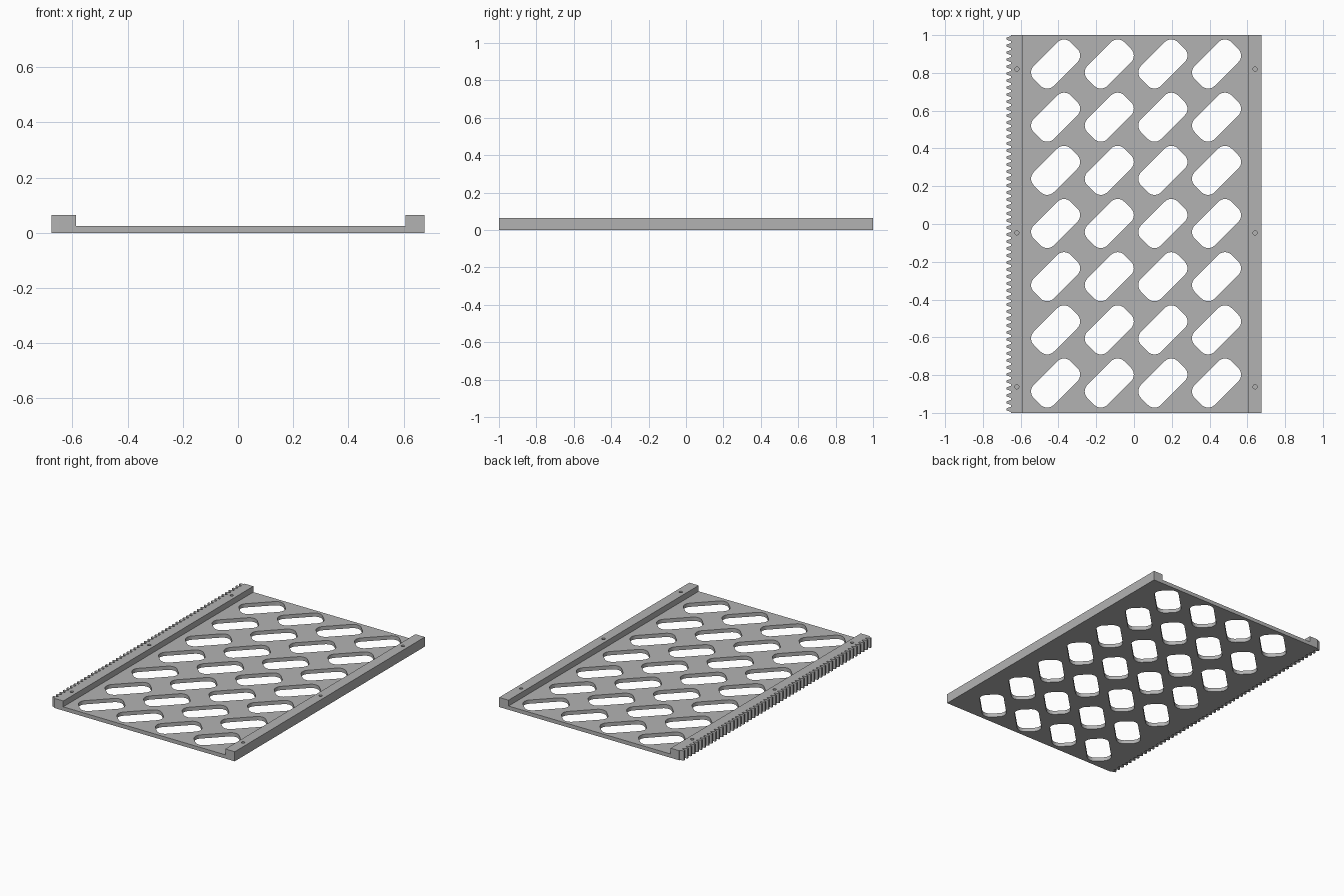
import bpy
import bmesh
from math import cos, sin, pi, radians
from mathutils import Matrix, Vector

if "Cube" in bpy.data.objects:
    bpy.data.objects.remove(bpy.data.objects["Cube"])

PLATE_TOP, RAIL_TOP = 0.025, 0.064
LEFT, RACK_ROOT, INNER_A, INNER_B, RIGHT = -0.676, -0.65, -0.587, 0.607, 0.676
TEETH = 54

grey = bpy.data.materials.new("Grey metal")
grey.use_nodes = True
colour = (0.45, 0.45, 0.45, 1)
grey.diffuse_color = colour
grey.node_tree.nodes["Principled BSDF"].inputs["Base Color"].default_value = colour


def prism(bm, outline, z0, z1):
    """Extrude a closed 2D outline upward."""
    face = bm.faces.new([bm.verts.new((x, y, z0)) for x, y in outline])
    top = bmesh.ops.extrude_face_region(bm, geom=[face])["geom"]
    moved = [v for v in top if isinstance(v, bmesh.types.BMVert)]
    bmesh.ops.translate(bm, verts=moved, vec=(0, 0, z1 - z0))


def make_object(name, bm):
    bmesh.ops.recalc_face_normals(bm, faces=bm.faces)
    mesh = bpy.data.meshes.new(name)
    bm.to_mesh(mesh)
    bm.free()
    mesh.materials.append(grey)
    obj = bpy.data.objects.new(name, mesh)
    bpy.context.collection.objects.link(obj)
    return obj


def solid(name, outline, height):
    bm = bmesh.new()
    prism(bm, outline, 0, height)
    return make_object(name, bm)


def cut(obj, cutter):
    mod = obj.modifiers.new("Openings", "BOOLEAN")
    mod.operation, mod.solver, mod.object = "DIFFERENCE", "EXACT", cutter
    cutter.hide_render = True
    bpy.context.view_layer.objects.active = obj
    bpy.ops.object.modifier_apply(modifier=mod.name)
    bpy.data.objects.remove(cutter)


def rectangle(x0, x1):
    return [(x0, -1), (x1, -1), (x1, 1), (x0, 1)]


def slot_outline(cx, cy, hx=0.088, hy=0.025, r=0.05, steps=8):
    """Rounded rectangle turned 45 degrees."""
    turn = Matrix.Rotation(radians(45), 2)
    points = []
    for q, (sx, sy) in enumerate([(1, 1), (-1, 1), (-1, -1), (1, -1)]):
        for i in range(steps + 1):
            a = (q + i / steps) * pi / 2
            p = turn @ Vector((sx * hx + r * cos(a), sy * hy + r * sin(a)))
            points.append((cx + p.x, cy + p.y))
    return points


# Perforated plate
plate = solid("perforated_plate", rectangle(INNER_A, INNER_B), PLATE_TOP)
bm = bmesh.new()
for col in range(4):
    for row in range(7):
        prism(bm, slot_outline(-0.415 + 0.284 * col, -0.842 + 0.2815 * row), -0.1, 0.1)
cut(plate, make_object("slot_cutter", bm))

# Toothed rail on the right-hand side of the model
pitch = 2 / TEETH
rack = [(INNER_A, -1), (INNER_A, 1), (RACK_ROOT, 1)]
for i in range(TEETH):
    y = 1 - pitch * i
    rack += [(RACK_ROOT, y - 0.12 * pitch), (LEFT, y - 0.36 * pitch),
             (LEFT, y - 0.64 * pitch), (RACK_ROOT, y - 0.88 * pitch)]
rack.append((RACK_ROOT, -1))
toothed_rail = solid("toothed_rail", rack, RAIL_TOP)

# Plain rail
plain_rail = solid("plain_rail", rectangle(INNER_B, RIGHT), RAIL_TOP)

# Blind screw holes in both rails
for rail, x in ((toothed_rail, -0.62), (plain_rail, 0.641)):
    bm = bmesh.new()
    for y in (0.82, -0.047, -0.862):
        ring = [(x + 0.011 * cos(a * pi / 10), y + 0.011 * sin(a * pi / 10)) for a in range(20)]
        prism(bm, ring, 0.02, 0.1)
    cut(rail, make_object("hole_cutter", bm))
